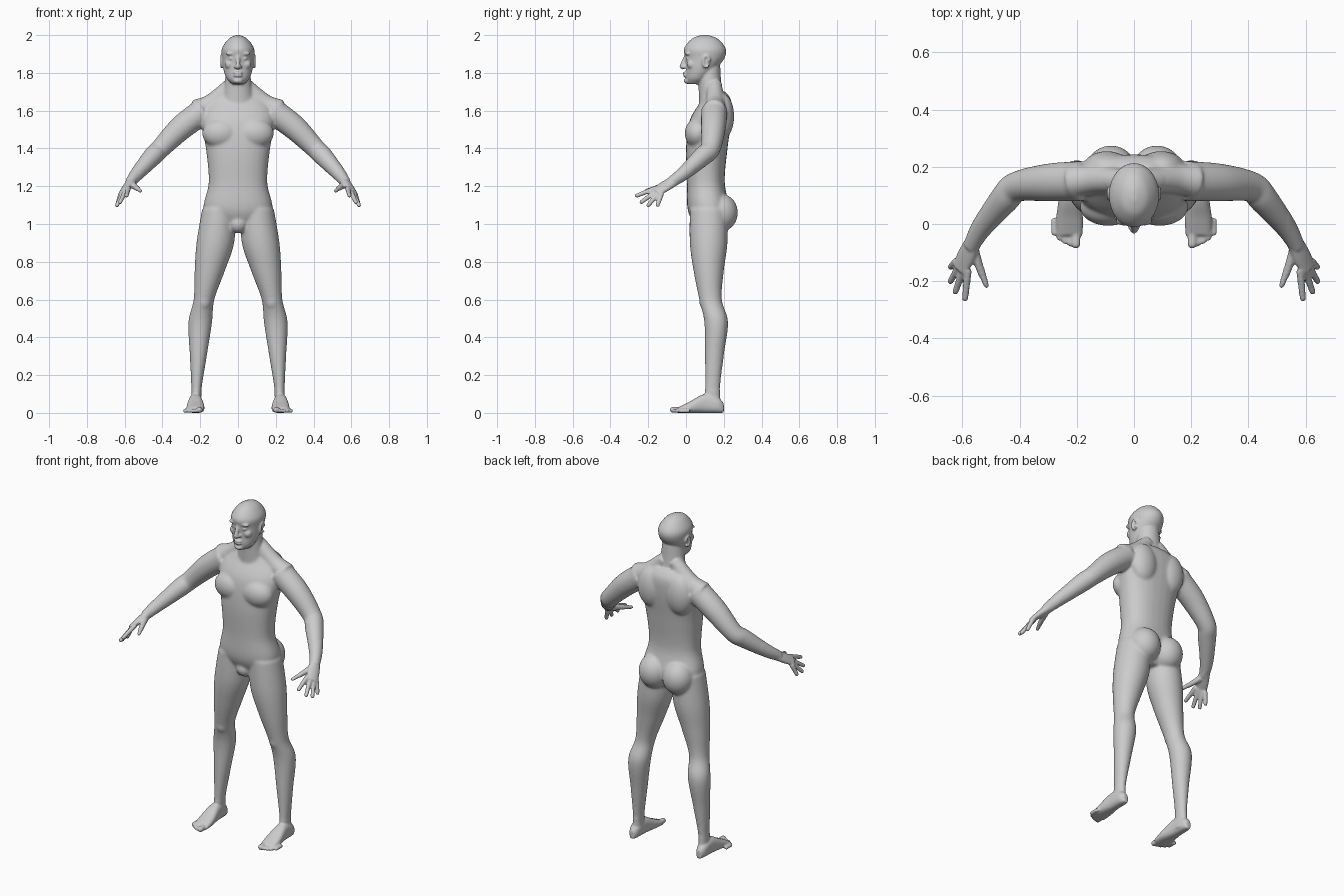
import bpy
import bmesh
import math
from mathutils import Vector, Matrix

cube = bpy.data.objects.get("Cube")
if cube:
    bpy.data.objects.remove(cube, do_unlink=True)

# One plain material for the whole figure
skin = bpy.data.materials.new("light grey skin")
skin.use_nodes = True
grey = (.6, .6, .6, 1)
skin.diffuse_color = grey
skin.node_tree.nodes["Principled BSDF"].inputs["Base Color"].default_value = grey

UP = Vector((0, 0, 1))
SIDEWAYS = Vector((1, 0, 0))
BACKWARD = Vector((0, 1, 0))
bm = bmesh.new()


def spline(rows, steps=6):
    """Smooth the sections with a Catmull-Rom curve."""
    rows = [Vector(row if len(row) == 5 else (*row, row[-1])) for row in rows]
    result = []
    for i in range(len(rows) - 1):
        before, start = rows[max(i - 1, 0)], rows[i]
        end, after = rows[i + 1], rows[min(i + 2, len(rows) - 1)]
        leave, arrive = (end - before) / 2, (after - start) / 2
        for k in range(steps):
            t = k / steps
            ease = t * t * (3 - 2 * t)
            result.append(start.lerp(end, ease) + leave * t * (1 - t) ** 2
                          - arrive * t * t * (1 - t))
    return result + [rows[-1]]


def loft(rows, axis=None, hint=SIDEWAYS, power=2, sides=28):
    """Skin rounded sections (x, y, z, half width, half depth) into a closed solid."""
    rows = spline(rows)
    rings = []
    for i, row in enumerate(rows):
        before, after = rows[max(i - 1, 0)], rows[min(i + 1, len(rows) - 1)]
        normal = axis or Vector((after - before)[:3]).normalized()
        wide = (hint - normal * hint.dot(normal)).normalized()
        deep = normal.cross(wide)
        ring = []
        for s in range(sides):
            c, d = math.cos(math.tau * s / sides), math.sin(math.tau * s / sides)
            u = math.copysign(abs(c) ** (2 / power), c) * row[3]
            v = math.copysign(abs(d) ** (2 / power), d) * row[4]
            ring.append(bm.verts.new(Vector(row[:3]) + wide * u + deep * v))
        rings.append(ring)
    for low, high in zip(rings, rings[1:]):
        for s in range(sides):
            n = (s + 1) % sides
            bm.faces.new((low[s], low[n], high[n], high[s]))
    bm.faces.new(rings[0][::-1])
    bm.faces.new(rings[-1])


def column(rows, power=2):
    """Upright solid on the centre line from sections (y, z, half width, half depth)."""
    loft([(0, *row) for row in rows], axis=UP, power=power)


def ball(center, radii):
    shape = Matrix.Translation(center) @ Matrix.Diagonal((*radii, 1))
    bmesh.ops.create_uvsphere(bm, u_segments=24, v_segments=16, radius=1, matrix=shape)


def digit(root, tip, root_radius, tip_radius):
    """Tapered finger or toe with a rounded tip."""
    loft([(*root, root_radius), (*tip, tip_radius)], hint=UP, sides=16)
    ball(tip, [tip_radius] * 3)


# Left leg with kneecap
loft([(.1, .12, 1.08, .09, .1), (.12, .12, .9, .1, .1), (.15, .12, .75, .08, .08),
      (.18, .13, .6, .055, .06), (.2, .16, .48, .063, .063), (.21, .15, .3, .045, .05),
      (.22, .14, .12, .027, .04), (.22, .14, .02, .03, .05)], axis=UP)
ball((.18, .1, .59), (.035, .03, .045))

# Left foot, its sole kept flat by setting each section at its own half height
loft([(.225, y, height, width, height) for y, width, height in
      ((.2, .015, .025), (.17, .03, .04), (.1, .036, .05), (.02, .047, .03), (-.04, .045, .015))],
     axis=-BACKWARD, power=2.5)

# Left toes, from the big toe outward
for i in range(5):
    radius = .011 if i else .016
    tip = Vector((.203 + .019 * i, i * i * .0025 - .07, radius))
    digit(tip + BACKWARD * .05, tip, radius, radius)

# Left arm
loft([(.18, .15, 1.6, .07), (.3, .145, 1.51, .066), (.41, .13, 1.4, .053),
      (.45, .09, 1.36, .052), (.53, -.01, 1.27, .038), (.57, -.08, 1.22, .028)], hint=BACKWARD)

# Left palm
wrist, palm_end = Vector((.56, -.06, 1.23)), Vector((.61, -.16, 1.17))
first_knuckle, last_knuckle = Vector((.58, -.16, 1.19)), Vector((.62, -.13, 1.16))
loft([(*wrist.lerp(palm_end, t), width, depth) for t, width, depth in
      ((0, .03, .025), (.5, .036, .02), (1, .034, .013))], hint=last_knuckle - first_knuckle)

# Left fingers fan out in an arc, then the thumb
first_tip, last_tip = Vector((.59, -.26, 1.15)), Vector((.64, -.15, 1.1))
for i in range(4):
    reach = Vector((.02, -.015, -.02)) * math.sin(math.pi * i / 3)
    digit(first_knuckle.lerp(last_knuckle, i / 3),
          first_tip.lerp(last_tip, i / 3) + reach, .014, .011)
digit(Vector((.56, -.09, 1.21)), Vector((.516, -.215, 1.175)), .019, .012)

# Shoulder slope, chest, shoulder blade and buttock
loft([(.03, .15, 1.74, .04), (.14, .155, 1.64, .05), (.22, .15, 1.6, .06)], hint=BACKWARD)
ball((.09, .06, 1.48), (.1, .067, .08))
ball((.095, .195, 1.57), (.085, .06, .12))
ball((.08, .185, 1.06), (.09, .09, .1))

# Cheek, brow, nostril and eye
ball((.045, .03, 1.845), (.025, .025, .025))
ball((.035, .01, 1.902), (.03, .016, .01))
ball((.013, -.01, 1.832), (.009, .012, .008))
ball((.034, .014, 1.876), (.016, .015, .011))

# Ear bowl with a raised rim
ball((.08, .108, 1.86), (.008, .017, .03))
turns = [math.tau * k / 8 for k in range(8)]
loft([(.088, .108 + .018 * math.cos(turn), 1.86 + .03 * math.sin(turn), .0065)
      for turn in turns], sides=12)

# Mirror every paired part to the right
copy = bmesh.ops.duplicate(bm, geom=bm.verts[:] + bm.edges[:] + bm.faces[:])["geom"]
for item in copy:
    if isinstance(item, bmesh.types.BMVert):
        item.co.x *= -1
bmesh.ops.reverse_faces(bm, faces=[f for f in copy if isinstance(f, bmesh.types.BMFace)])

# Torso and crotch
column([(.12, .97, .07, .06), (.12, 1.07, .18, .11), (.105, 1.22, .155, .1),
        (.11, 1.4, .17, .11), (.13, 1.55, .195, .11), (.16, 1.65, .16, .08),
        (.16, 1.7, .1, .05)], power=2.3)
ball((0, .07, 1), (.05, .05, .05))

# Neck and head
column([(.15, 1.62, .1, .08), (.13, 1.7, .077, .063), (.12, 1.85, .06, .06)])
column([(.05, 1.74, .03, .04), (.06, 1.77, .06, .06), (.08, 1.82, .078, .08),
        (.1, 1.88, .085, .105), (.1, 1.93, .085, .11), (.1, 1.98, .05, .07),
        (.1, 2, .01, .02)])

# Nose, lips and chin
loft([(0, .004, 1.9, .009), (0, -.018, 1.845, .012), (0, -.021, 1.832, .012),
      (0, -.01, 1.822, .008)], sides=16)
for lip_height in (1.8, 1.786):
    ball((0, -.003, lip_height), (.025, .014, .007))
ball((0, .008, 1.758), (.026, .02, .016))

# Fuse all parts into one continuous skin
rough_mesh = bpy.data.meshes.new("rough body")
bm.to_mesh(rough_mesh)
bm.free()
body = bpy.data.objects.new("body", rough_mesh)
bpy.context.collection.objects.link(body)
fuse = body.modifiers.new("fuse", "REMESH")
fuse.mode = "VOXEL"
fuse.voxel_size = .0055
graph = bpy.context.evaluated_depsgraph_get()
fused_mesh = bpy.data.meshes.new_from_object(body.evaluated_get(graph))
body.modifiers.clear()
body.data = fused_mesh
bpy.data.meshes.remove(rough_mesh)
fused_mesh.name = "body"
fused_mesh.materials.clear()
fused_mesh.materials.append(skin)
fused_mesh.polygons.foreach_set("use_smooth", [True] * len(fused_mesh.polygons))

# Soften the large forms more than the face, hands and feet
broad = body.vertex_groups.new(name="broad forms")
broad.add([v.index for v in fused_mesh.vertices
           if .12 < v.co.z < 1.73 and abs(v.co.x) < .54], 1, "REPLACE")
for name, count, group in (("blend", 22, broad.name), ("polish", 3, "")):
    smooth = body.modifiers.new(name, "SMOOTH")
    smooth.factor = .5
    smooth.iterations = count
    smooth.vertex_group = group
